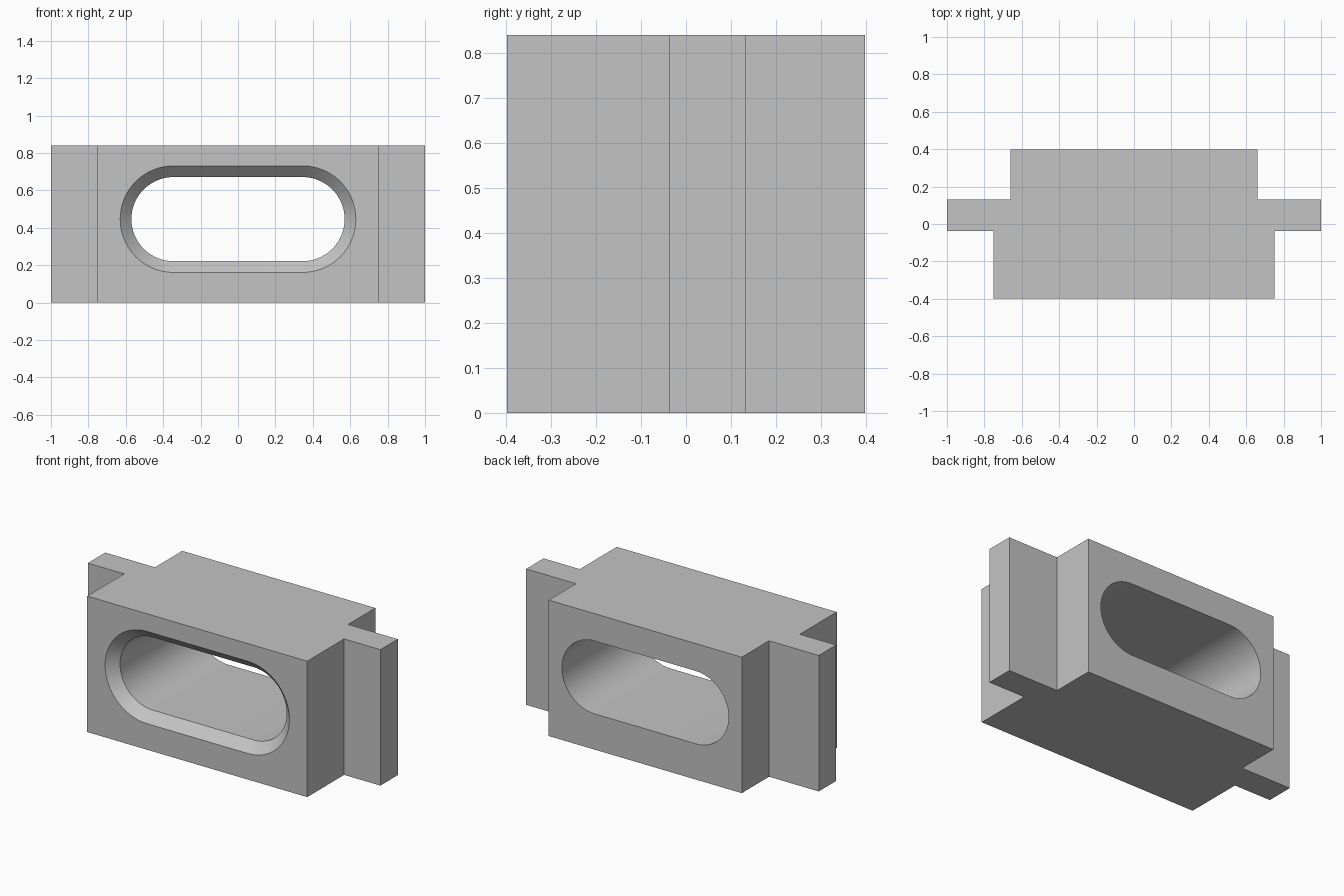
import bpy, bmesh, math

cube = bpy.data.objects.get("Cube")
if cube:
    bpy.data.objects.remove(cube, do_unlink=True)

HEIGHT = 0.84
DEPTH = 0.398          # half depth, front to back
SLOT_Z = 0.446         # slot centre height
SLOT_HALF = 0.345      # half length of the slot's straight run
RADIUS = 0.225         # bore radius
CHAMFER = 0.06
STEPS = 32             # segments per slot end

grey = bpy.data.materials.new("plain_grey")
grey.use_nodes = True
grey.diffuse_color = (0.55, 0.55, 0.55, 1)
grey.node_tree.nodes["Principled BSDF"].inputs["Base Color"].default_value = grey.diffuse_color


def make_object(name, bm):
    bmesh.ops.recalc_face_normals(bm, faces=bm.faces)
    mesh = bpy.data.meshes.new(name)
    bm.to_mesh(mesh)
    bm.free()
    mesh.materials.append(grey)
    obj = bpy.data.objects.new(name, mesh)
    bpy.context.collection.objects.link(obj)
    return obj


# Body: stepped plan outline, mirrored across x and extruded upward
half = [(0.752, -DEPTH), (0.752, -0.038), (1, -0.038),
        (1, 0.132), (0.66, 0.132), (0.66, DEPTH)]
outline = half + [(-x, y) for x, y in reversed(half)]
bm = bmesh.new()
base = bm.faces.new([bm.verts.new((x, y, 0)) for x, y in outline])
top = bmesh.ops.extrude_face_region(bm, geom=[base])["geom"]
bmesh.ops.translate(bm, vec=(0, 0, HEIGHT),
                    verts=[g for g in top if isinstance(g, bmesh.types.BMVert)])
body = make_object("slotted_block", bm)


# Slot cutter: rounded rings joined along y, widening at the front chamfer
def slot_ring(bm, y, radius):
    ring = []
    for side in (1, -1):
        for i in range(STEPS + 1):
            a = math.pi * (i / STEPS - 0.5)
            ring.append(bm.verts.new((side * (SLOT_HALF + radius * math.cos(a)), y,
                                      SLOT_Z + side * radius * math.sin(a))))
    return ring


bm = bmesh.new()
extra = 0.02
rings = [slot_ring(bm, -DEPTH - extra, RADIUS + CHAMFER + extra),
         slot_ring(bm, -DEPTH + CHAMFER, RADIUS),
         slot_ring(bm, DEPTH + extra, RADIUS)]
for a, b in zip(rings, rings[1:]):
    for i in range(len(a)):
        j = (i + 1) % len(a)
        bm.faces.new((a[i], a[j], b[j], b[i]))
bm.faces.new(rings[0])
bm.faces.new(rings[-1])
cutter = make_object("slot_cutter", bm)
cutter.hide_render = True

# Cut the slot, then smooth the round ends while keeping edges crisp
cut = body.modifiers.new("slot", "BOOLEAN")
cut.operation = "DIFFERENCE"
cut.solver = "EXACT"
cut.object = cutter
bpy.ops.object.select_all(action="DESELECT")
body.select_set(True)
bpy.context.view_layer.objects.active = body
bpy.ops.object.modifier_apply(modifier=cut.name)
bpy.data.objects.remove(cutter, do_unlink=True)
bpy.ops.object.shade_smooth_by_angle(angle=math.radians(30))
